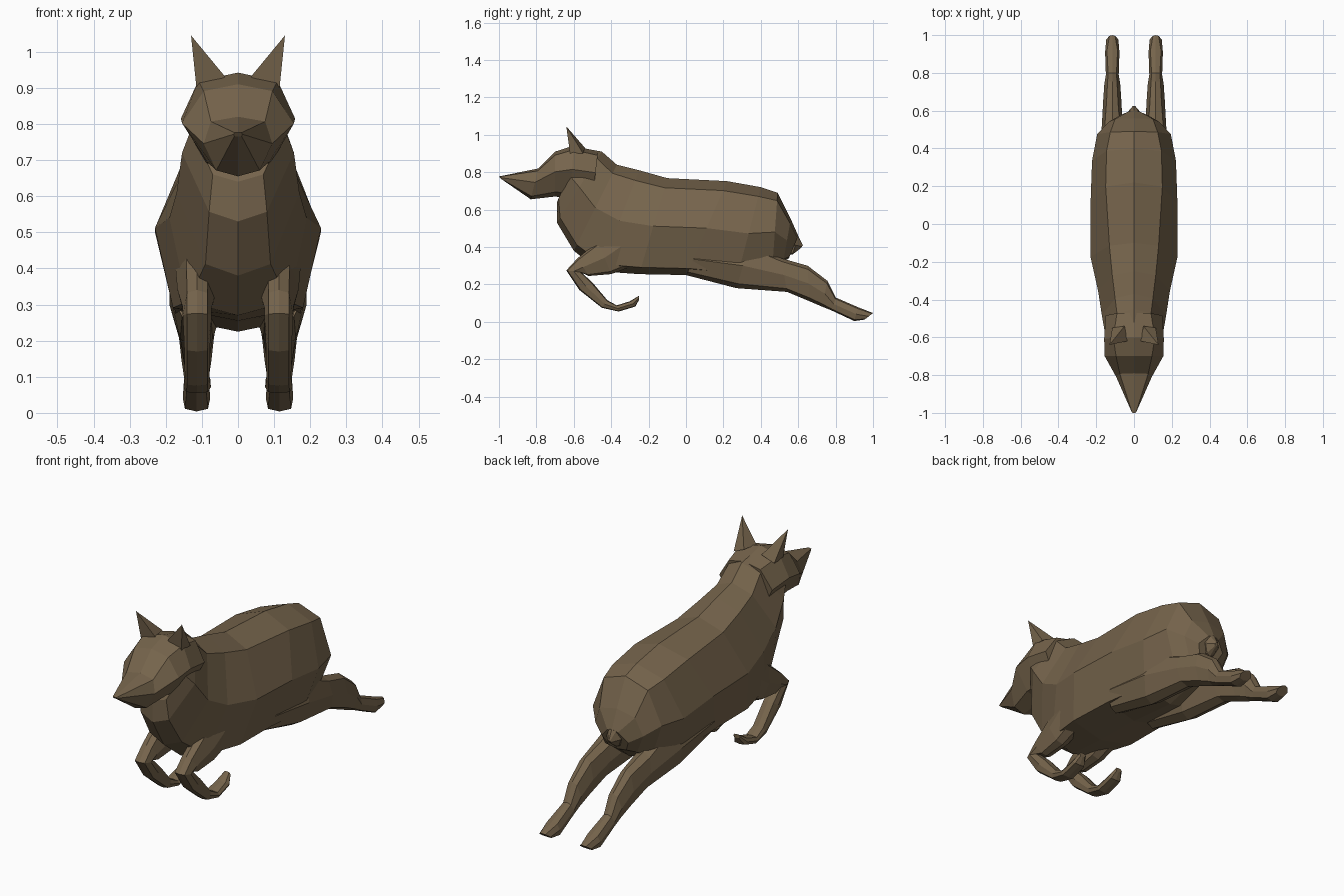
import bpy, bmesh
from mathutils import Vector

fur = bpy.data.materials.new("brown_fur")
fur.diffuse_color = (0.18, 0.128, 0.072, 1)


def loft(name, rings, cx=0.0, fractions=(0.1, 0.5, 0.93), mirror=False):
    """Skin eight-sided slanted rings: (y top, z top, y bottom, z bottom, upper, side, lower half widths)."""
    bm = bmesh.new()
    loops = []
    for yt, zt, yb, zb, wu, ws, wl in rings:
        top, bot = Vector((cx, yt, zt)), Vector((cx, yb, zb))
        half = [(f, w) for f, w in zip(fractions, (wu, ws, wl))]
        path = [(0, 0)] + half + [(1, 0)] + [(f, -w) for f, w in reversed(half)]
        loops.append([bm.verts.new(top.lerp(bot, f) + Vector((w, 0, 0))) for f, w in path])
    for a, b in zip(loops, loops[1:]):
        for i in range(8):
            j = (i + 1) % 8
            bm.faces.new((a[i], a[j], b[j], b[i]))
    bm.faces.new(loops[0])
    bm.faces.new(loops[-1])
    return finish(name, bm, mirror)


def finish(name, bm, mirror):
    bmesh.ops.recalc_face_normals(bm, faces=bm.faces)
    me = bpy.data.meshes.new(name)
    bm.to_mesh(me)
    bm.free()
    me.materials.append(fur)
    ob = bpy.data.objects.new(name, me)
    bpy.context.collection.objects.link(ob)
    if mirror:
        m = ob.modifiers.new("mirror", 'MIRROR')
        m.use_mirror_merge = False
    return ob


# Neck, chest, barrel and rump
loft("torso", [
    (-0.56, 0.93, -0.69, 0.64, 0.09, 0.13, 0.07),
    (-0.45, 0.91, -0.69, 0.53, 0.09, 0.155, 0.08),
    (-0.37, 0.84, -0.60, 0.38, 0.10, 0.17, 0.09),
    (-0.25, 0.81, -0.46, 0.27, 0.115, 0.19, 0.14),
    (-0.10, 0.768, -0.25, 0.255, 0.13, 0.23, 0.18),
    (0.22, 0.752, 0.00, 0.25, 0.15, 0.23, 0.175),
    (0.40, 0.72, 0.27, 0.225, 0.145, 0.222, 0.17),
    (0.49, 0.69, 0.46, 0.27, 0.125, 0.195, 0.13),
    (0.56, 0.55, 0.52, 0.32, 0.10, 0.135, 0.09),
    (0.60, 0.46, 0.55, 0.34, 0.03, 0.075, 0.05),
])

# Head with a pointed muzzle
loft("head", [
    (-1.00, 0.777, -0.99, 0.765, 0.01, 0.012, 0.01),
    (-0.79, 0.82, -0.83, 0.655, 0.075, 0.095, 0.06),
    (-0.70, 0.91, -0.70, 0.67, 0.095, 0.155, 0.085),
    (-0.60, 0.942, -0.62, 0.66, 0.11, 0.158, 0.09),
    (-0.47, 0.91, -0.50, 0.66, 0.09, 0.15, 0.09),
], fractions=(0.08, 0.45, 0.9))

# Tail stub
loft("tail_stub", [
    (0.53, 0.60, 0.50, 0.36, 0.03, 0.05, 0.03),
    (0.60, 0.46, 0.57, 0.36, 0.02, 0.04, 0.02),
    (0.625, 0.41, 0.615, 0.395, 0.006, 0.01, 0.006),
])

# Ears
bm = bmesh.new()
base = [bm.verts.new(p) for p in ((0.115, -0.62, 0.90), (0.035, -0.62, 0.93),
                                  (0.05, -0.54, 0.93), (0.115, -0.55, 0.90))]
tip = bm.verts.new((0.13, -0.64, 1.045))
for i in range(4):
    bm.faces.new((base[i], base[(i + 1) % 4], tip))
bm.faces.new(base)
finish("ears", bm, True)

# Folded front legs
loft("front_legs", [
    (-0.42, 0.50, -0.28, 0.30, 0.03, 0.06, 0.04),
    (-0.47, 0.43, -0.40, 0.255, 0.03, 0.055, 0.035),
    (-0.58, 0.34, -0.52, 0.245, 0.028, 0.04, 0.028),
    (-0.64, 0.275, -0.56, 0.265, 0.028, 0.04, 0.028),
    (-0.57, 0.17, -0.50, 0.21, 0.028, 0.036, 0.028),
    (-0.45, 0.075, -0.42, 0.115, 0.028, 0.034, 0.028),
    (-0.36, 0.055, -0.37, 0.088, 0.03, 0.038, 0.03),
    (-0.27, 0.082, -0.30, 0.11, 0.028, 0.036, 0.025),
    (-0.25, 0.12, -0.25, 0.14, 0.012, 0.02, 0.012),
], cx=0.113, fractions=(0.08, 0.5, 0.92), mirror=True)

# Stretched hind legs
loft("hind_legs", [
    (0.08, 0.42, 0.00, 0.25, 0.04, 0.075, 0.04),
    (0.34, 0.42, 0.27, 0.18, 0.04, 0.075, 0.045),
    (0.51, 0.34, 0.54, 0.16, 0.04, 0.055, 0.04),
    (0.65, 0.30, 0.66, 0.11, 0.03, 0.048, 0.033),
    (0.755, 0.22, 0.73, 0.08, 0.025, 0.042, 0.028),
    (0.80, 0.13, 0.78, 0.06, 0.022, 0.034, 0.026),
    (0.92, 0.078, 0.90, 0.004, 0.028, 0.038, 0.032),
    (1.00, 0.047, 0.955, 0.012, 0.015, 0.032, 0.025),
], cx=0.115, fractions=(0.1, 0.5, 0.9), mirror=True)
